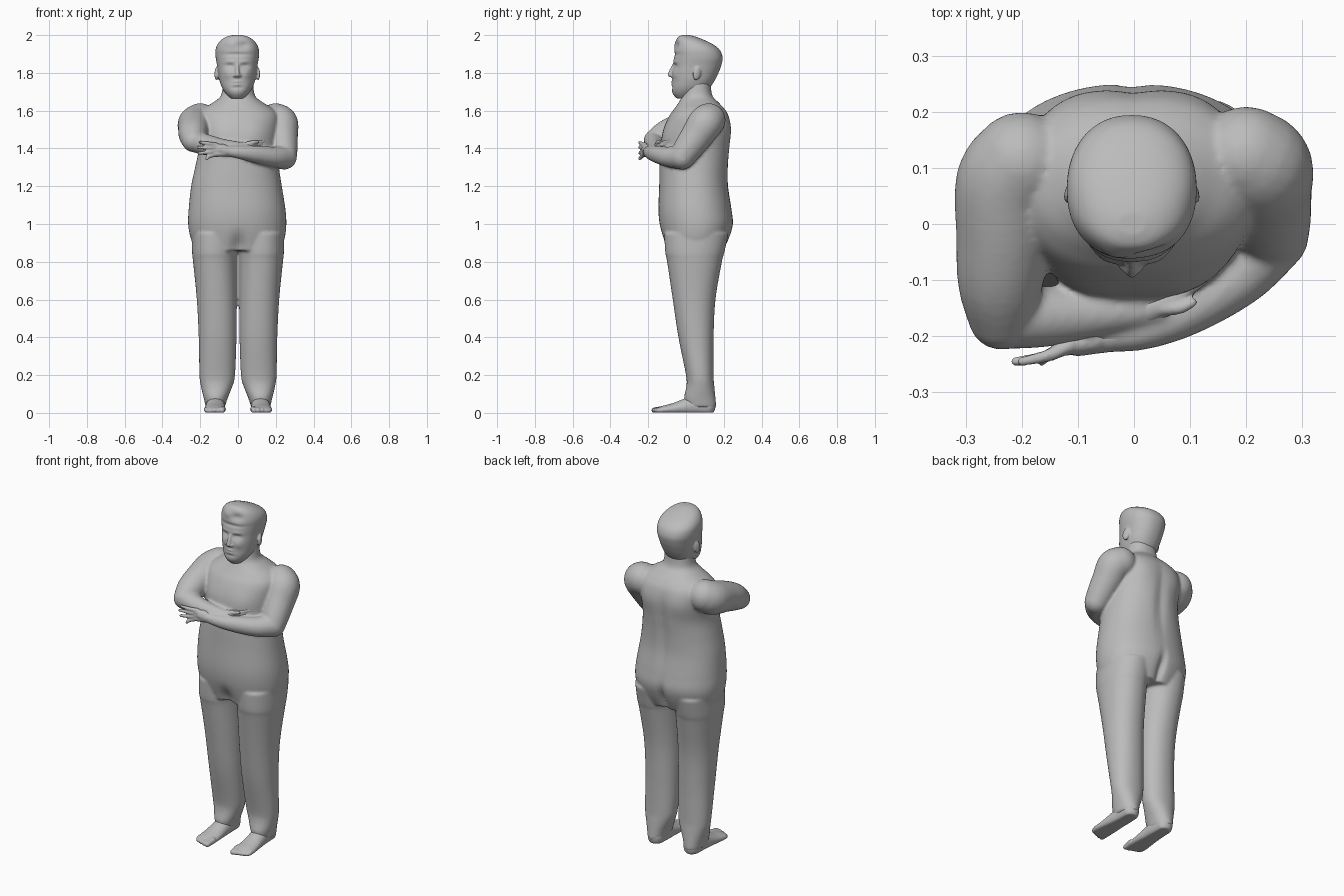
import bpy, bmesh, math
from mathutils import Vector, Matrix

skin = bpy.data.materials.new("grey_clay")
skin.diffuse_color = (0.50, 0.50, 0.50, 1)


def catmull(a, b, c, d, t):
    return [0.5 * (2*q + (r-p)*t + (2*p-5*q+4*r-s)*t*t + (3*q-p-3*r+s)*t**3)
            for p, q, r, s in zip(a, b, c, d)]


def smooth_path(rows, steps):
    out = []
    for i in range(len(rows) - 1):
        a, d = rows[max(i-1, 0)], rows[min(i+2, len(rows)-1)]
        out += [catmull(a, rows[i], rows[i+1], d, k/steps) for k in range(steps)]
    return out + [list(rows[-1])]


def loft(bm, rows, power=2.2, n=64, steps=6, side=1):
    """Stack of rounded rings; row = z, centre x, half width, front y, back y."""
    rings = []
    for z, cx, w, yf, yb in smooth_path(rows, steps):
        ring = []
        for k in range(n):
            c, s = math.cos(2*math.pi*k/n), math.sin(2*math.pi*k/n)
            x = side*cx + w * math.copysign(abs(c)**(2/power), c)
            y = (yf+yb)/2 + (yb-yf)/2 * math.copysign(abs(s)**(2/power), s)
            ring.append(bm.verts.new((x, y, z)))
        rings.append(ring)
    for a, b in zip(rings, rings[1:]):
        for k in range(n):
            bm.faces.new((a[k], a[(k+1) % n], b[(k+1) % n], b[k]))
    bm.faces.new(rings[0][::-1])
    bm.faces.new(rings[-1])


def bump(bm, x, z, sx, sz, d, facing, ymid=0.06):
    """Push the front (-1) or back (+1) surface out or in with a soft falloff."""
    for v in bm.verts:
        if (v.co.y - ymid) * facing > 0:
            g = math.exp(-((v.co.x-x)/sx)**2 - ((v.co.z-z)/sz)**2)
            v.co.y += facing * d * g


def ball(bm, loc, radii, rot=Matrix()):
    m = Matrix.Translation(loc) @ rot @ Matrix.Diagonal((*radii, 1))
    bmesh.ops.create_icosphere(bm, subdivisions=3, radius=1, matrix=m)


def limb(bm, pts, steps=5):
    """Tapered rounded tube; point = x, y, z, radius."""
    for x, y, z, r in smooth_path(pts, steps):
        ball(bm, (x, y, z), (r, r, r))


def finish(bm, name, voxel, iterations):
    bmesh.ops.recalc_face_normals(bm, faces=bm.faces)
    me = bpy.data.meshes.new(name)
    bm.to_mesh(me)
    bm.free()
    ob = bpy.data.objects.new(name, me)
    bpy.context.collection.objects.link(ob)
    me.materials.append(skin)
    r = ob.modifiers.new("fuse", 'REMESH')
    r.mode, r.voxel_size, r.use_smooth_shade = 'VOXEL', voxel, True
    s = ob.modifiers.new("soften", 'SMOOTH')
    s.factor, s.iterations = 0.5, iterations
    return ob


# Body: torso and neck
bm = bmesh.new()
loft(bm, [(.86, 0, .225, -.105, .2), (.93, -.002, .25, -.125, .232),
          (1.0, -.004, .26, -.14, .25), (1.08, -.005, .256, -.146, .242),
          (1.2, -.008, .24, -.142, .225), (1.3, -.005, .222, -.14, .225),
          (1.4, 0, .208, -.135, .233), (1.5, 0, .215, -.118, .24),
          (1.57, 0, .215, -.09, .228), (1.61, 0, .185, -.062, .205),
          (1.645, 0, .13, -.038, .172), (1.68, 0, .09, -.02, .14),
          (1.75, 0, .08, -.005, .13)])
bump(bm, 0, .88, .035, .06, -.03, -1)      # groin fold
bump(bm, 0, .92, .02, .08, -.03, 1)        # seat cleft
bump(bm, 0, 1.35, .03, .2, -.012, 1)       # spine groove
for sx in (-1, 1):
    bump(bm, sx*.1, 1.47, .07, .06, .008, -1)   # chest
    bump(bm, sx*.12, 1.5, .06, .08, .008, 1)    # shoulder blades
# Legs
for sx in (-1, 1):
    loft(bm, [(.95, .122, .122, -.115, .225), (.85, .124, .119, -.11, .203),
              (.8, .122, .116, -.1, .19), (.6, .112, .106, -.07, .156),
              (.4, .108, .1, -.04, .146), (.2, .11, .094, 0, .146),
              (.14, .113, .083, .002, .15), (.08, .118, .064, -.01, .156),
              (.03, .12, .05, 0, .16)], power=2.15, side=sx)
# Shoulders and upper arms
limb(bm, [(-.2, .11, 1.55, .09), (-.225, .07, 1.53, .094), (-.232, -.02, 1.505, .086),
          (-.238, -.1, 1.475, .077), (-.236, -.165, 1.44, .06)])
limb(bm, [(.2, .12, 1.55, .09), (.226, .1, 1.53, .093), (.232, .06, 1.47, .086),
          (.24, .01, 1.4, .076), (.245, -.02, 1.355, .067)])
# Forearms
limb(bm, [(-.236, -.165, 1.44, .058), (-.17, -.165, 1.42, .056),
          (-.08, -.16, 1.405, .046), (.04, -.15, 1.4, .03)], 7)
limb(bm, [(.245, -.02, 1.355, .067), (.19, -.09, 1.355, .055),
          (.1, -.15, 1.368, .047), (.02, -.187, 1.378, .037), (-.05, -.202, 1.385, .028)], 6)
finish(bm, "body", .0075, 6)

# Head: skull, hair volume and face
bm = bmesh.new()
HX = -.004
loft(bm, [(.0 + z, HX, w, f, b) for z, w, f, b in (
    (1.665, .035, -.05, .04), (1.69, .06, -.07, .09), (1.72, .08, -.075, .125),
    (1.76, .094, -.072, .152), (1.8, .101, -.073, .172), (1.84, .107, -.068, .187),
    (1.88, .114, -.064, .194), (1.92, .115, -.062, .18), (1.95, .105, -.056, .145),
    (1.975, .084, -.05, .095), (1.992, .055, -.04, .05), (2.0, .025, -.02, .02))], n=96)
for sx in (-1, 1):
    bump(bm, HX + sx*.038, 1.835, .022, .013, -.014, -1)   # eye sockets
    bump(bm, HX + sx*.038, 1.832, .012, .007, .007, -1)    # eyelids
    bump(bm, HX + sx*.04, 1.858, .03, .008, .004, -1)      # brows
    bump(bm, HX + sx*.05, 1.79, .02, .02, .005, -1)        # cheeks
bump(bm, HX, 1.752, .024, .005, .008, -1)                  # upper lip
bump(bm, HX, 1.738, .02, .005, .007, -1)                   # lower lip
bump(bm, HX, 1.745, .028, .003, -.006, -1)                 # mouth line
bump(bm, HX, 1.722, .03, .006, -.006, -1)                  # chin hollow
bump(bm, HX, 1.898, .07, .008, -.008, -1)                  # hairline
bump(bm, .03, 1.945, .03, .02, -.01, -1)                   # parting in the quiff
bump(bm, -.035, 1.955, .03, .02, .007, -1)
# Nose
limb(bm, [(HX, -.066, 1.84, .008), (HX, -.078, 1.81, .011), (HX, -.083, 1.79, .013)])
for sx in (-1, 1):
    ball(bm, (HX + sx*.013, -.075, 1.785), (.01, .011, .008))
    # Ears
    tilt = Matrix.Rotation(sx*.35, 4, 'Z') @ Matrix.Rotation(-.2, 4, 'X')
    ball(bm, (HX + sx*.108, .058, 1.797), (.011, .022, .037), tilt)
finish(bm, "head", .005, 3)

# Front hand resting on the opposite arm
bm = bmesh.new()
limb(bm, [(-.03, -.197, 1.384, .03), (-.07, -.205, 1.388, .027), (-.1, -.21, 1.395, .026)])
for dz in (-.022, 0, .022):
    limb(bm, [(-.07, -.206, 1.388 + dz*.4, .023), (-.13, -.22, 1.392 + dz, .016)])
for z0, x1, z1 in ((1.418, -.2, 1.432), (1.402, -.212, 1.405),
                   (1.385, -.205, 1.375), (1.37, -.165, 1.345)):
    limb(bm, [(-.115, -.217, z0, .013), (-.155, -.235, (z0+z1)/2, .011),
              (x1, -.245, z1, .008)], 8)
limb(bm, [(-.075, -.195, 1.405, .018), (-.105, -.175, 1.432, .013), (-.138, -.152, 1.452, .01)], 8)
finish(bm, "front_hand", .0045, 2)

# Rear hand tucked in the crook of the other arm
bm = bmesh.new()
limb(bm, [(.02, -.152, 1.402, .031), (.06, -.138, 1.412, .025), (.085, -.125, 1.418, .02)])
for k in range(4):
    limb(bm, [(.07, -.134, 1.422 - k*.012, .013), (.11, -.108, 1.432 - k*.013, .011),
              (.142 - k*.005, -.086, 1.44 - k*.017, .008)], 7)
limb(bm, [(.045, -.15, 1.42, .015), (.08, -.15, 1.432, .011), (.105, -.14, 1.436, .008)], 7)
finish(bm, "rear_hand", .0045, 2)

# Feet: sole wedge, heel and toes
for sx, name in ((-1, "right_foot"), (1, "left_foot")):
    bm = bmesh.new()
    for y, x, w, h in smooth_path([(.112, .118, .047, .1), (.05, .118, .05, .095),
                                   (0, .12, .052, .078), (-.06, .122, .056, .054),
                                   (-.11, .124, .058, .04), (-.135, .124, .055, .03)], 6):
        ball(bm, (sx*x, y, h*.4), (w, .045 if y > .08 else .03, h*.6))
    for k in range(5):
        x, r = .082 + k*.0215, .018 - k*.0017
        limb(bm, [(sx*x, -.12, .02, r), (sx*(x+.002), -.168 + k*k*.0022, .014, r*.85)])
    for v in bm.verts:
        v.co.z = max(v.co.z, .001)
    finish(bm, name, .005, 2)
